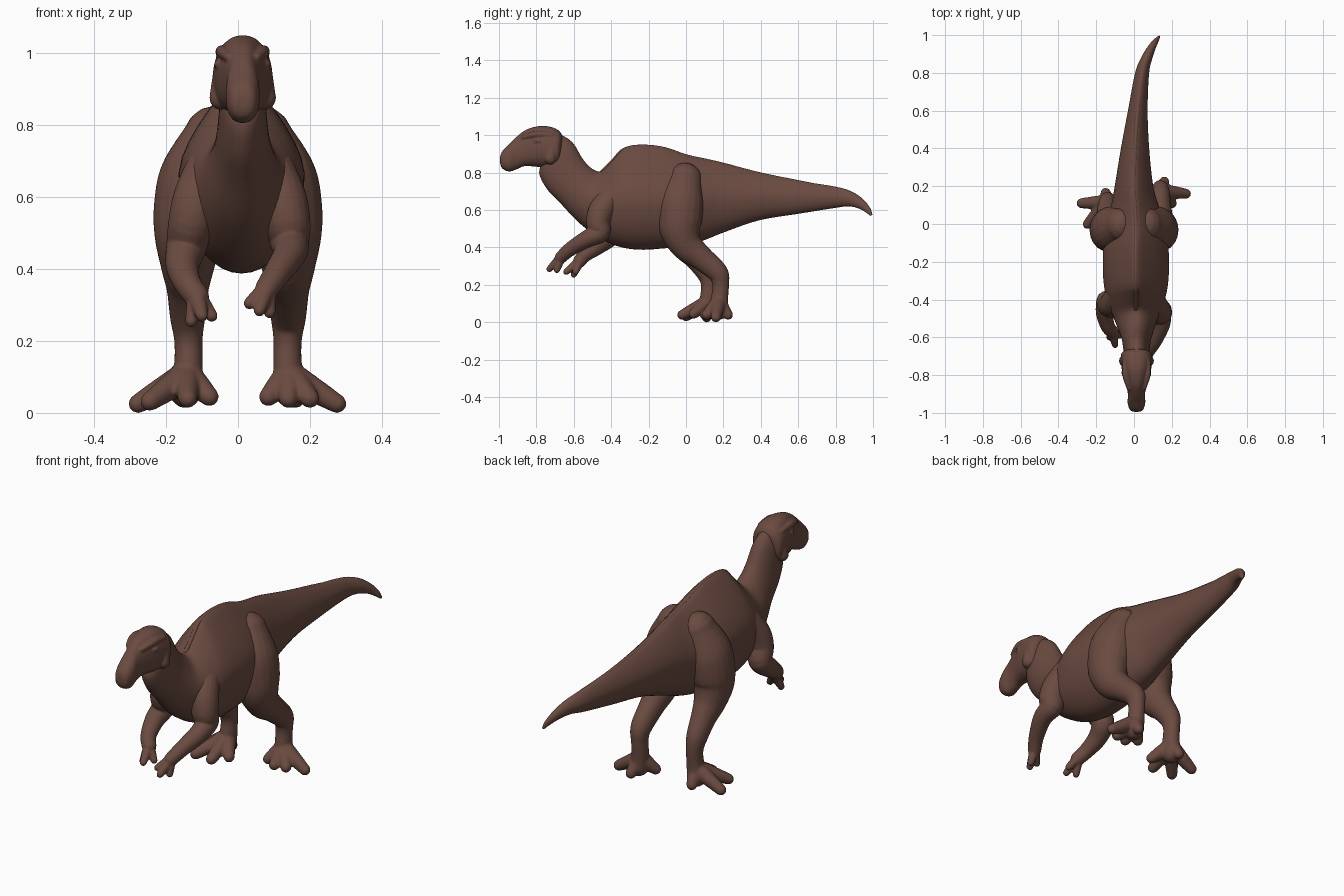
import bpy, bmesh, math
from mathutils import Vector

cube = bpy.data.objects.get("Cube")
if cube:
    bpy.data.objects.remove(cube, do_unlink=True)

HIDE = (0.145, 0.070, 0.052, 1)
mat = bpy.data.materials.new("brown_hide")
mat.use_nodes = True
mat.diffuse_color = HIDE
bsdf = mat.node_tree.nodes["Principled BSDF"]
bsdf.inputs["Base Color"].default_value = HIDE
bsdf.inputs["Roughness"].default_value = 0.8


def spline(rows, steps):
    """Smooth curve through rows of numbers."""
    out = []
    for i in range(len(rows) - 1):
        a, b = rows[max(i - 1, 0)], rows[i]
        c, d = rows[i + 1], rows[min(i + 2, len(rows) - 1)]
        for k in range(steps):
            t = k / steps
            out.append([q + t * (r - p) / 2 + t * t * (2 * p - 5 * q + 4 * r - s) / 2
                        + t ** 3 * (3 * q - p - 3 * r + s) / 2
                        for p, q, r, s in zip(a, b, c, d)])
    return out + [list(rows[-1])]


def finish(name, bm):
    """Turn a bmesh into a smooth brown object."""
    for f in bm.faces:
        f.smooth = True
    mesh = bpy.data.meshes.new(name)
    bm.to_mesh(mesh)
    bm.free()
    obj = bpy.data.objects.new(name, mesh)
    bpy.context.collection.objects.link(obj)
    mesh.materials.append(mat)
    return obj


def skin(name, rings, sides=28, power=1.0):
    """Bridge rings of (centre, up, side, pinch) into a closed body."""
    bm = bmesh.new()
    loops = []
    for centre, up, side, pinch in rings:
        loop = []
        for i in range(sides):
            a = math.tau * i / sides
            c, s = (math.copysign(abs(v) ** power, v) for v in (math.cos(a), math.sin(a)))
            s *= 1 - pinch * max(0, c) ** 1.5
            loop.append(bm.verts.new(centre + up * c + side * s))
        loops.append(loop)
    for a, b in zip(loops, loops[1:]):
        for i in range(sides):
            j = (i + 1) % sides
            bm.faces.new((a[i], a[j], b[j], b[i]))
    bm.faces.new(loops[0])
    bm.faces.new(loops[-1])
    bmesh.ops.recalc_face_normals(bm, faces=bm.faces)
    return finish(name, bm)


def profile_body(name, rows, power=1.0):
    """Rows: top y, top z, bottom y, bottom z, half width, x, pinch."""
    rings = []
    for ty, tz, by, bz, w, x, p in spline(rows, 5):
        top, bot = Vector((x, ty, tz)), Vector((x, by, bz))
        rings.append(((top + bot) / 2, (top - bot) / 2, Vector((w, 0, 0)), p))
    return skin(name, rings, 40, power)


def limb(name, rows, flat=1.0, sides=20):
    """Round-ended tube through rows of x, y, z, radius."""
    pts = spline(rows, 5)
    pos = [Vector(p[:3]) for p in pts]
    rings = []
    last = len(pts) - 1
    for i, p in enumerate(pts):
        t = (pos[min(i + 1, last)] - pos[max(i - 1, 0)]).normalized()
        n = t.cross(Vector((1, 0, 0))).normalized()
        b = n.cross(t)
        r = p[3]
        angles = [0]
        if i == 0:
            angles = [-1.5, -1.2, -0.8, -0.4, 0]
        elif i == last:
            angles = [0, 0.4, 0.8, 1.2, 1.5]
        for a in angles:
            k = r * math.cos(a)
            rings.append((pos[i] + t * r * math.sin(a), n * k, b * k * flat, 0))
    return skin(name, rings, sides)


def fuse(name, parts, voxel=.006, rounds=6):
    """Blend overlapping parts into one sculpted surface."""
    bm = bmesh.new()
    for part in parts:
        bm.from_mesh(part.data)
        bpy.data.objects.remove(part, do_unlink=True)
    obj = finish(name, bm)
    remesh = obj.modifiers.new("blend", "REMESH")
    remesh.mode = "VOXEL"
    remesh.voxel_size = voxel
    remesh.use_smooth_shade = True
    soften = obj.modifiers.new("soften", "SMOOTH")
    soften.factor = .5
    soften.iterations = rounds


def digits(root, tips, r0, r1):
    """Fan of toes or fingers from one root."""
    root = Vector(root)
    parts = []
    for tip in tips:
        tip = Vector(tip)
        mid = root.lerp(tip, .55)
        parts.append(limb("digit", [(*root, r0), (*mid, (r0 + r1) / 2), (*tip, r1)], sides=14))
    return parts


# Neck, trunk and tail in one sweep
trunk = [
    (-.70, 1.02, -.76, .87, .05, .013, 0),
    (-.61, .965, -.785, .80, .062, .013, 0),
    (-.55, .87, -.745, .715, .07, .013, 0),
    (-.50, .82, -.67, .635, .082, .013, .1),
    (-.45, .81, -.57, .53, .11, .01, .35),
    (-.39, .87, -.46, .45, .145, .01, .5),
    (-.33, .93, -.36, .405, .166, .01, .6),
    (-.24, .947, -.25, .388, .175, .01, .65),
    (-.12, .935, -.12, .395, .172, .01, .65),
    (0, .895, 0, .41, .155, .01, .55),
    (.10, .873, .10, .44, .125, .005, .5),
    (.20, .85, .20, .48, .102, 0, .4),
    (.39, .80, .39, .545, .076, .005, .4),
    (.60, .757, .60, .58, .052, .02, .3),
    (.80, .725, .80, .612, .037, .043, .2),
    (.89, .697, .87, .62, .03, .068, .1),
    (.95, .655, .925, .608, .022, .095, 0),
    (.985, .61, .965, .585, .013, .12, 0),
    (.997, .575, .985, .568, .005, .133, 0),
]
profile_body("body_and_tail", trunk)

# Raised ridge along the back
limb("back_ridge", [(r[5], r[0], r[1] - .008, .011) for r in trunk[4:14]]
     + [(.043, .80, .715, .006)], sides=10)

# Head with cheeks, brows and eyes blended in
head = [profile_body("skull", [
    (-.994, .885, -.994, .85, .018, .013, 0),
    (-.982, .915, -.982, .822, .036, .013, 0),
    (-.945, .953, -.945, .806, .047, .013, 0),
    (-.90, .997, -.905, .818, .045, .013, .05),
    (-.85, 1.032, -.86, .835, .055, .013, .1),
    (-.78, 1.05, -.78, .83, .076, .013, .1),
    (-.72, 1.044, -.71, .828, .083, .013, .1),
    (-.68, 1.025, -.685, .84, .078, .013, .1),
    (-.662, 1.0, -.67, .87, .05, .013, 0),
], .85)]
for side in (1, -1):
    head.append(limb("brow", [(.013 + side * x, y, z, r) for x, y, z, r in (
        (.04, -.87, .99, .012), (.057, -.80, 1.005, .018), (.06, -.72, 1.0, .014))], sides=12))
    head.append(limb("eye", [(.013 + side * .063, -.80, .97, .014),
                             (.013 + side * .066, -.785, .97, .014)], sides=12))
    head.append(limb("cheek", [(.013 + side * .055, -.715, .96, .026),
                               (.013 + side * .061, -.725, .875, .032)], sides=16))
fuse("head", head, .005, 4)


def leg(label, side, dy, tips):
    """Leg whose foot is shifted by dy."""
    rows = [(.075, -.005, .765, .09, 0), (.112, -.025, .66, .119, 0), (.13, -.03, .57, .119, 0),
            (.138, -.03, .49, .108, 0), (.14, .005, .41, .086, 0),
            (.14, .08, .345, .067, .4), (.14, .17, .265, .056, 1),
            (.138, .185, .20, .045, 1), (.138, .18, .13, .046, 1),
            (.145, .175, .065, .052, 1)]
    parts = [limb("shank", [(side * x, y + dy * k, z, r) for x, y, z, r, k in rows], .88)]
    parts += digits((side * .142, .175 + dy, .105), [(side * x, y, z) for x, y, z in tips],
                    .042, .027)
    fuse(label + "_leg", parts)


leg("left", 1, 0, [(.275, .16, .026), (.20, .11, .04), (.14, .10, .04),
                   (.085, .13, .045), (.16, .225, .04)])
leg("right", -1, -.06, [(.278, .11, .026), (.245, .0, .032), (.14, -.02, .04),
                        (.08, .04, .045), (.15, .165, .04)])

# Arms in a walking pose
fuse("left_arm", [limb("arm", [
    (.085, -.39, .68, .07), (.12, -.45, .60, .07), (.138, -.47, .53, .064),
    (.143, -.46, .48, .056), (.145, -.53, .445, .047), (.11, -.62, .39, .038),
    (.08, -.67, .345, .033)])]
    + digits((.08, -.67, .345), [(.032, -.71, .305), (.06, -.73, .285), (.088, -.69, .28)],
             .026, .017), .005, 3)
fuse("right_arm", [limb("arm", [
    (-.075, -.37, .68, .07), (-.11, -.42, .60, .07), (-.13, -.43, .53, .064),
    (-.143, -.41, .465, .057), (-.155, -.47, .41, .047), (-.14, -.54, .36, .038),
    (-.115, -.57, .325, .035)])]
    + digits((-.115, -.57, .325), [(-.13, -.60, .255), (-.10, -.64, .27), (-.073, -.59, .27)],
             .027, .017), .005, 3)
